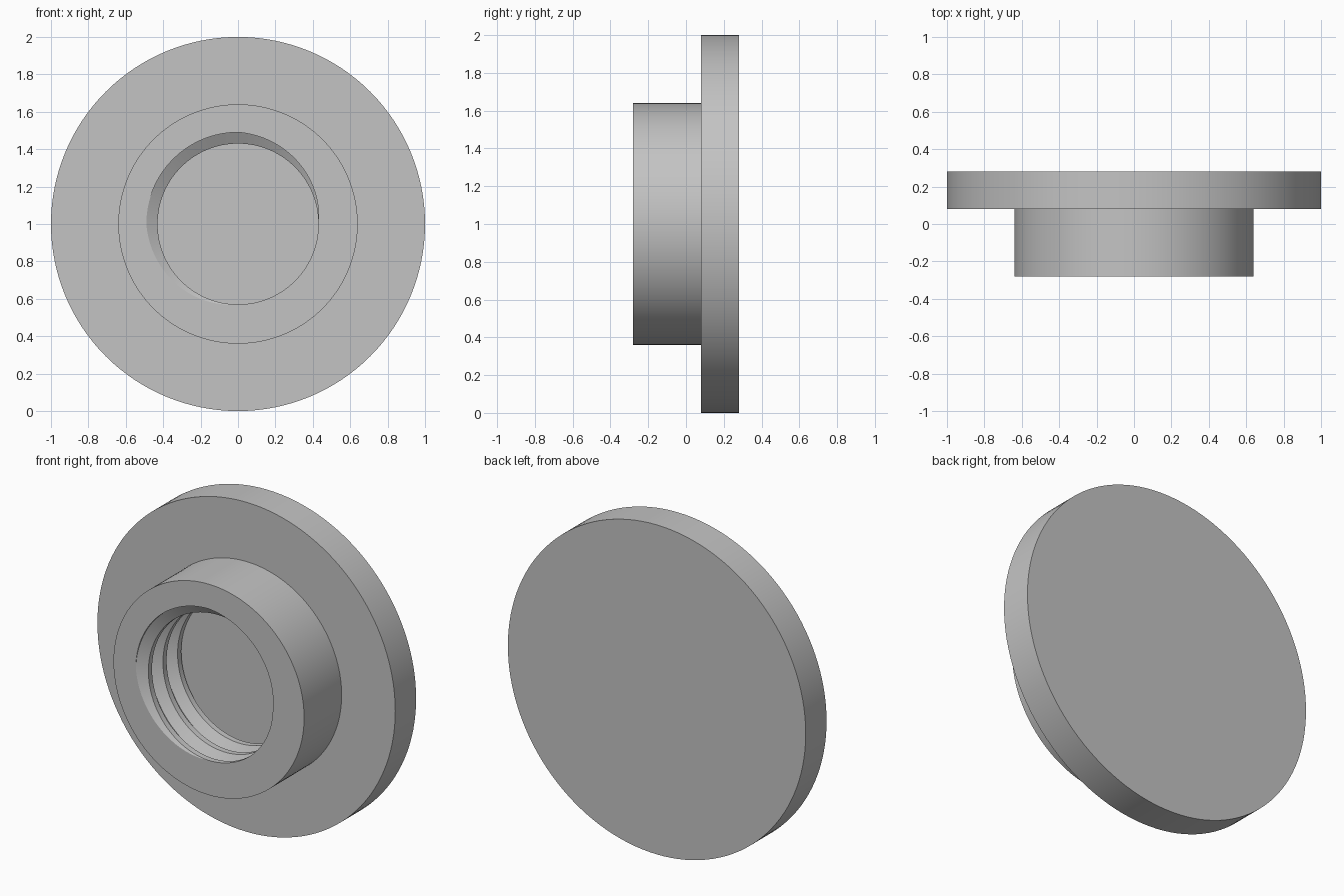
import bpy, bmesh
from math import sin, cos, tau, radians
from mathutils import Matrix, Vector

cube = bpy.data.objects.get("Cube")
if cube:
    bpy.data.objects.remove(cube)

SEGMENTS = 128
CENTRE_Z = 1.0
FRONT, SHOULDER, BACK = -0.28, 0.08, 0.28
DISC_R, COLLAR_R = 1.0, 0.64
CREST_R, ROOT_R, PITCH = 0.43, 0.49, 0.14
START = radians(135)          # where the thread groove leaves the mouth

grey = bpy.data.materials.new("plain grey")
grey.use_nodes = True
colour = (0.55, 0.55, 0.55, 1)
grey.diffuse_color = colour
grey.node_tree.nodes["Principled BSDF"].inputs["Base Color"].default_value = colour


def point(radius, angle, y):
    return Vector((radius * cos(angle), y, CENTRE_Z + radius * sin(angle)))


def finish(bm, name):
    bmesh.ops.recalc_face_normals(bm, faces=bm.faces[:])
    mesh = bpy.data.meshes.new(name)
    bm.to_mesh(mesh)
    bm.free()
    mesh.materials.append(grey)
    obj = bpy.data.objects.new(name, mesh)
    bpy.context.collection.objects.link(obj)
    bpy.ops.object.select_all(action='DESELECT')
    obj.select_set(True)
    bpy.context.view_layer.objects.active = obj
    bpy.ops.object.shade_smooth_by_angle(angle=radians(28))
    return obj


# Solid flange disc; its front also closes the bore
bm = bmesh.new()
place = Matrix.Translation((0, (SHOULDER + BACK) / 2, CENTRE_Z)) @ Matrix.Rotation(radians(90), 4, 'X')
bmesh.ops.create_cone(bm, cap_ends=True, segments=SEGMENTS, radius1=DISC_R,
                      radius2=DISC_R, depth=BACK - SHOULDER, matrix=place)
finish(bm, "flange_disc")

# Threaded bore: a trapezoid profile swept along a right-hand helix
bm = bmesh.new()
quarter = PITCH / 4
profile = []
for turn in range(-3, 6):
    for step, radius in enumerate((CREST_R, ROOT_R, ROOT_R, CREST_R)):
        profile.append((radius, turn * PITCH + (step - 1.5) * quarter))
columns = []
for i in range(SEGMENTS + 1):
    angle = tau * i / SEGMENTS
    shift = FRONT + PITCH * (START - angle) / tau
    columns.append([bm.verts.new(point(r, angle, shift + d)) for r, d in profile])
for a, b in zip(columns, columns[1:]):
    for k in range(len(profile) - 1):
        bm.faces.new((a[k], a[k + 1], b[k + 1], b[k]))
bmesh.ops.remove_doubles(bm, verts=bm.verts[:], dist=0.0001)

# Trim the helix flush with the mouth and the floor
for y, side in ((FRONT, -1), (SHOULDER, 1)):
    bmesh.ops.bisect_plane(bm, geom=bm.verts[:] + bm.edges[:] + bm.faces[:], dist=0.00001,
                           plane_co=(0, y, 0), plane_no=(0, side, 0), clear_outer=True)
rims = {y: [e for e in bm.edges if e.is_boundary and
            all(abs(v.co.y - y) < 0.0005 for v in e.verts)]
        for y in (FRONT, SHOULDER)}

# Outer collar wall and the flat rings joining it to the bore
rings = {y: [bm.verts.new(point(COLLAR_R, tau * i / SEGMENTS, y)) for i in range(SEGMENTS)]
         for y in (FRONT, SHOULDER)}
for i in range(SEGMENTS):
    j = (i + 1) % SEGMENTS
    bm.faces.new((rings[FRONT][i], rings[FRONT][j], rings[SHOULDER][j], rings[SHOULDER][i]))
for y, ring in rings.items():
    outer = [bm.edges.get((ring[i - 1], ring[i])) for i in range(SEGMENTS)]
    bmesh.ops.triangle_fill(bm, use_beauty=True, use_dissolve=False,
                            edges=outer + rims[y], normal=(0, -1, 0))
finish(bm, "threaded_collar")
